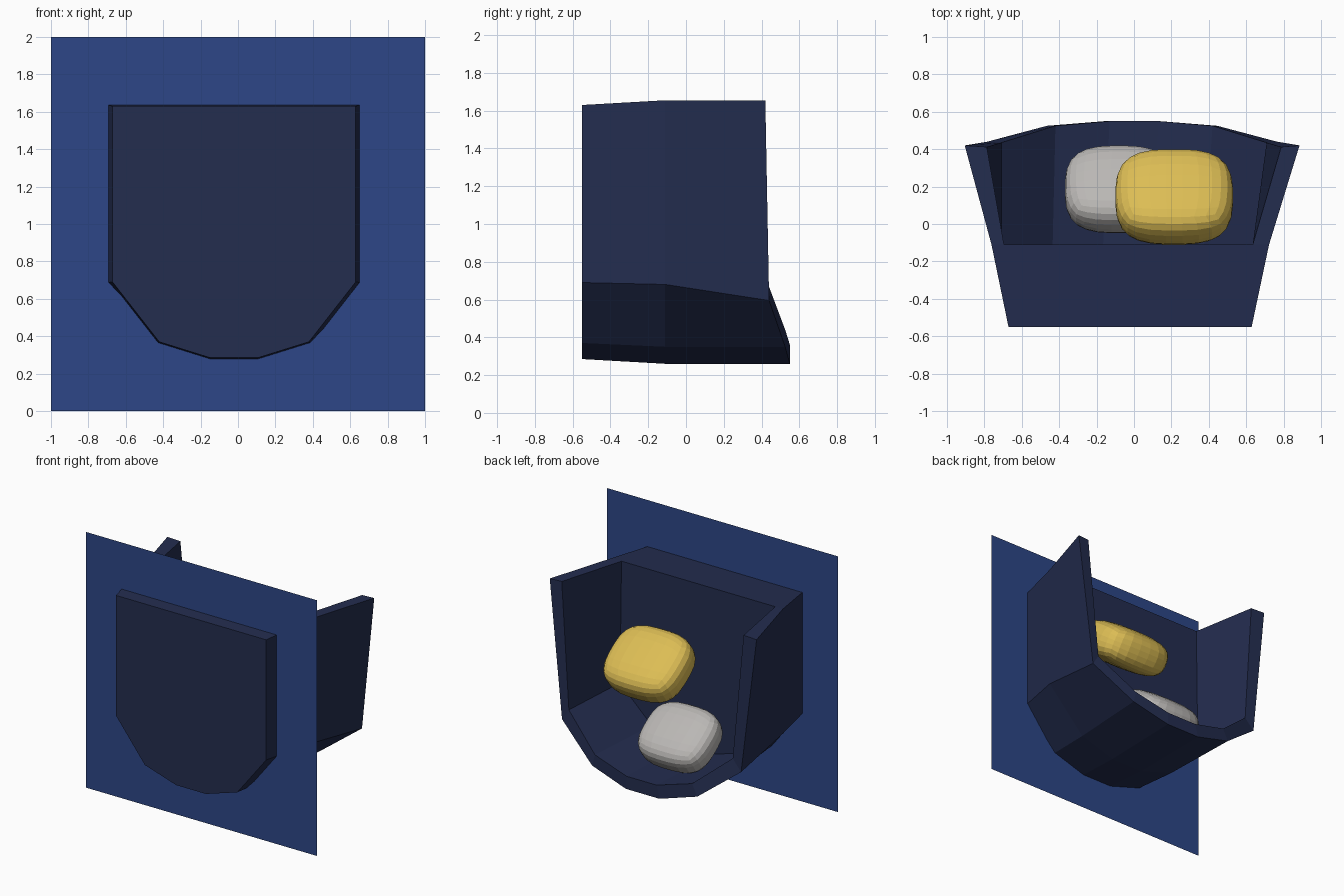
import bpy, bmesh, math
from mathutils import Matrix

if "Cube" in bpy.data.objects:
    bpy.data.objects.remove(bpy.data.objects["Cube"])


def material(name, rgb):
    m = bpy.data.materials.new(name)
    m.diffuse_color = (*rgb, 1)
    m.use_nodes = True
    m.node_tree.nodes["Principled BSDF"].inputs["Base Color"].default_value = m.diffuse_color
    return m


NAVY = material("dark navy", (0.017, 0.026, 0.078))
BLUE = material("royal blue", (0.026, 0.062, 0.242))
GOLD = material("gold", (0.72, 0.51, 0.09))
SILVER = material("light grey", (0.49, 0.475, 0.46))


def finish(name, bm, mat):
    bmesh.ops.recalc_face_normals(bm, faces=bm.faces[:])
    me = bpy.data.meshes.new(name)
    bm.to_mesh(me)
    bm.free()
    me.materials.append(mat)
    ob = bpy.data.objects.new(name, me)
    bpy.context.collection.objects.link(ob)
    return ob


def section(bm, half_widths, depths, heights, cx):
    """U-shaped loop of 8 points: left top, down round the bottom, right top."""
    pts = [(-1, i) for i in range(4)] + [(1, i) for i in (3, 2, 1, 0)]
    return [bm.verts.new((cx + s * half_widths[i], depths[i], heights[i]))
            for s, i in pts]


# backing panel: single flat sheet
bm = bmesh.new()
bm.faces.new([bm.verts.new((x, -0.45, z)) for x, z in
              ((-1, 0), (1, 0), (1, 2), (-1, 2))])
finish("backing_panel", bm, BLUE)

# pocket: solid shield front flaring back into an open-topped scoop
bm = bmesh.new()
front = section(bm, (.65, .65, .40, .128), (-.55,) * 4, (1.63, .69, .37, .285), -.021)
mid = section(bm, (.742, .742, .428, .138), (-.11,) * 4, (1.655, .68, .35, .26), -.02)
outer = section(bm, (.895, .775, .455, .145), (.42, .44, .525, .55), (1.655, .595, .35, .26), -.01)
inner = section(bm, (.787, .709, .42, .13), (.412, .435, .525, .55), (1.655, .68, .44, .36), .0)
wall = section(bm, (.665, .678, .405, .135), (-.11,) * 4, (1.655, .70, .44, .36), -.03)
loops = [front, mid, outer, inner, wall]
for a, b in zip(loops, loops[1:]):
    for i in range(7):
        bm.faces.new((a[i], a[i + 1], b[i + 1], b[i]))
bm.faces.new(front)
bm.faces.new(wall)
bm.faces.new((front[0], front[7], mid[7], wall[7], wall[0], mid[0]))
for i in (0, 7):
    bm.faces.new((mid[i], outer[i], inner[i], wall[i]))
finish("pocket", bm, NAVY)


# pebbles: tilted, flattened rounded boxes
def pebble(name, center, size, mat, p=3.0):
    bm = bmesh.new()
    bmesh.ops.create_cube(bm, size=2)
    bmesh.ops.subdivide_edges(bm, edges=bm.edges[:], cuts=6, use_grid_fill=True)
    for v in bm.verts:
        n = sum(abs(c) ** p for c in v.co) ** (1 / p)
        v.co = [c / n * s for c, s in zip(v.co, size)]
    bm.transform(Matrix.Translation(center) @ Matrix.Rotation(math.radians(-35), 4, 'X'))
    finish(name, bm, mat)


pebble("gold_pebble", (0.215, 0.145, 1.06), (0.315, 0.27, 0.15), GOLD)
pebble("grey_pebble", (-0.08, 0.185, 0.58), (0.29, 0.248, 0.138), SILVER)
